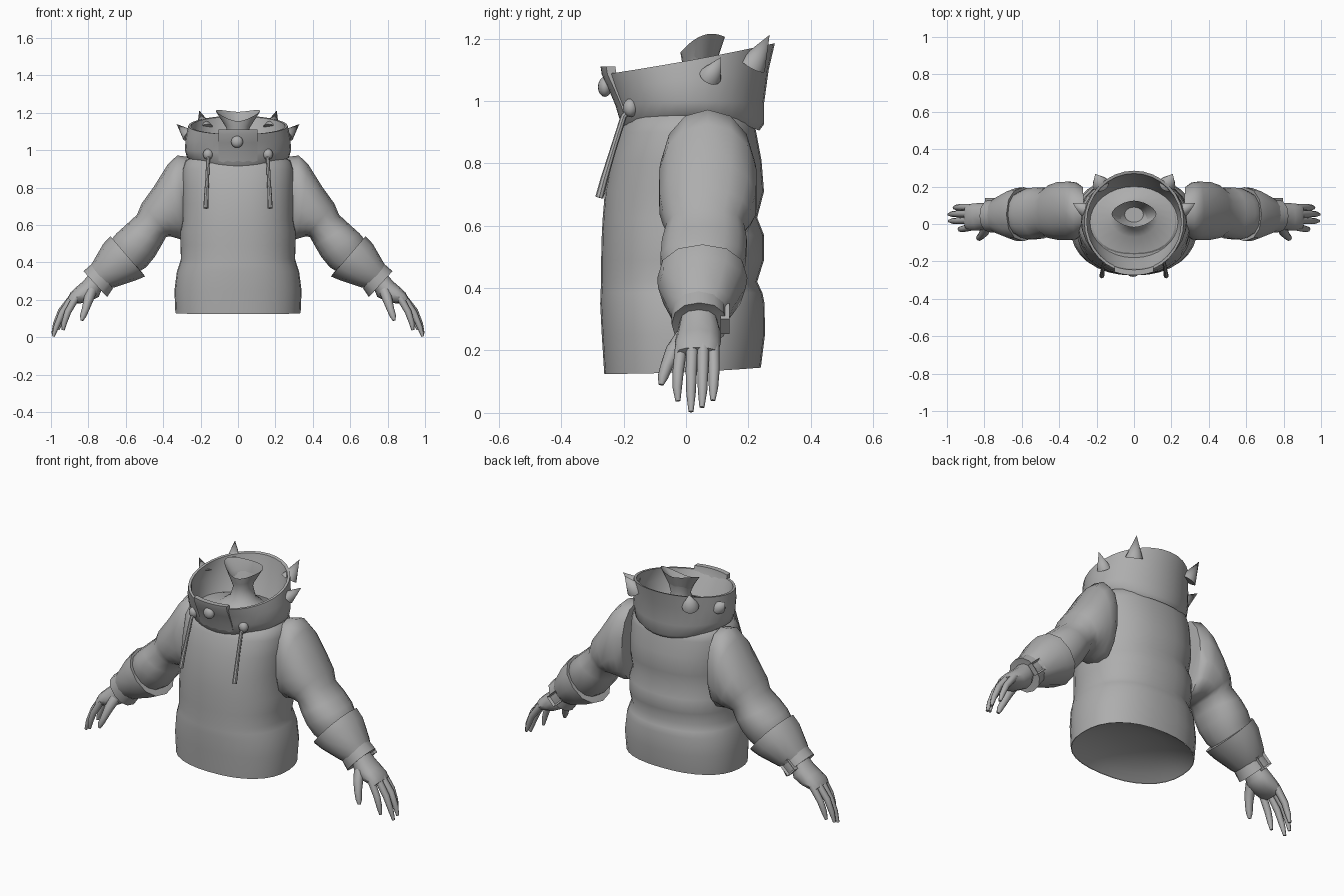
import bpy, bmesh, math
from mathutils import Vector, Matrix

if "Cube" in bpy.data.objects:
    bpy.data.objects.remove(bpy.data.objects["Cube"])

grey = bpy.data.materials.new("plain_grey")
grey.diffuse_color = (0.42, 0.42, 0.42, 1)
grey.use_nodes = True
grey.node_tree.nodes["Principled BSDF"].inputs["Base Color"].default_value = grey.diffuse_color


def finish(name, bm, mirror=False, angle=40):
    bmesh.ops.recalc_face_normals(bm, faces=bm.faces[:])
    me = bpy.data.meshes.new(name)
    bm.to_mesh(me)
    bm.free()
    me.materials.append(grey)
    ob = bpy.data.objects.new(name, me)
    bpy.context.collection.objects.link(ob)
    if mirror:
        ob.modifiers.new("mirror", 'MIRROR').use_mirror_merge = False
    bpy.ops.object.select_all(action='DESELECT')
    ob.select_set(True)
    bpy.context.view_layer.objects.active = ob
    bpy.ops.object.shade_smooth_by_angle(angle=math.radians(angle))
    return ob


def loft(bm, rings, cap_start=False, cap_end=False):
    rows = [[bm.verts.new(p) for p in r] for r in rings]
    n = len(rows[0])
    for a, b in zip(rows, rows[1:]):
        for i in range(n):
            j = (i + 1) % n
            bm.faces.new((a[i], a[j], b[j], b[i]))
    if cap_start:
        bm.faces.new(rows[0])
    if cap_end:
        bm.faces.new(rows[-1])


def spow(v, e):
    return math.copysign(abs(v) ** e, v)


def body_ring(hx, yf, yb, zf, zs, zb, n=32, e=1.0):
    """Horizontal ring whose height differs at front, sides and back."""
    pts = []
    for i in range(n):
        a = 2 * math.pi * i / n
        c, s = spow(math.cos(a), e), spow(math.sin(a), e)
        z = zs + (zb - zf) / 2 * s + ((zb + zf) / 2 - zs) * s * s
        pts.append(Vector((hx * c, (yb + yf) / 2 + (yb - yf) / 2 * s, z)))
    return pts


def limb_ring(ux, uz, lx, lz, y0, y1, n=12, e=0.9):
    """Limb cross-section between an upper and a lower outline point."""
    mid = Vector(((ux + lx) / 2, (y0 + y1) / 2, (uz + lz) / 2))
    u = Vector(((ux - lx) / 2, 0, (uz - lz) / 2))
    v = Vector((0, (y1 - y0) / 2, 0))
    return [mid + u * spow(math.cos(t), e) + v * spow(math.sin(t), e)
            for t in (2 * math.pi * i / n for i in range(n))]


def limb(name, sections, n=12, caps=(True, True), angle=40):
    bm = bmesh.new()
    loft(bm, [limb_ring(*s, n=n) for s in sections], *caps)
    return finish(name, bm, True, angle)


def tube(bm, path, radii, n=8):
    pts = [Vector(p) for p in path]
    rings = []
    for i, p in enumerate(pts):
        d = (pts[min(i + 1, len(pts) - 1)] - pts[max(i - 1, 0)]).normalized()
        u = d.cross(Vector((0, 1, 0.05))).normalized()
        v = d.cross(u)
        rings.append([p + (u * math.cos(t) + v * math.sin(t)) * radii[i]
                      for t in (2 * math.pi * k / n for k in range(n))])
    loft(bm, rings, True, True)


# padded jacket body
rows = [(.25, .34, -.27, .253), (.35, .327, -.275, .252), (.385, .315, -.274, .245),
        (.42, .305, -.272, .228), (.49, .308, -.272, .25), (.57, .308, -.27, .25),
        (.625, .298, -.267, .228), (.71, .30, -.26, .25), (.81, .30, -.24, .242),
        (.9, .297, -.213, .225), (.945, .28, -.19, .215), (.975, .22, -.155, .18)]
bm = bmesh.new()
loft(bm, [body_ring(.335, -.262, .24, .125, .13, .145, e=.88)]
     + [body_ring(hx, yf, yb, z, z, z, e=.88) for z, hx, yf, yb in rows])
finish("jacket_body", bm, angle=65)

# shallow domed lining under the hem
bm = bmesh.new()
loft(bm, [body_ring(.333, -.26, .238, .127, .132, .147, e=.88),
          body_ring(.29, -.225, .205, .155, .16, .17),
          body_ring(.19, -.145, .13, .19, .19, .195),
          body_ring(.06, -.05, .04, .205, .205, .205)], False, True)
finish("hem_lining", bm, angle=65)

# tall collar with thickness and inner wall
bm = bmesh.new()
loft(bm, [body_ring(.25, -.185, .235, .90, .945, .905),
          body_ring(.272, -.21, .25, .92, .96, .925),
          body_ring(.284, -.22, .25, .985, 1.0, .99),
          body_ring(.28, -.243, .265, 1.04, 1.07, 1.10),
          body_ring(.266, -.262, .285, 1.085, 1.13, 1.185),
          body_ring(.252, -.248, .27, 1.085, 1.13, 1.18),
          body_ring(.26, -.215, .24, 1.03, 1.05, 1.06),
          body_ring(.235, -.18, .20, .965, .97, .97)])
finish("collar", bm, angle=50)

# shoulders inside the collar and neck flaring into a pointed bowl
bm = bmesh.new()
loft(bm, [body_ring(.24, -.185, .205, .965, .97, .97, 24),
          body_ring(.13, -.07, .15, .985, .985, .99, 24),
          body_ring(.07, -.02, .11, 1.03, 1.03, 1.03, 24),
          body_ring(.052, -.005, .10, 1.09, 1.09, 1.09, 24),
          body_ring(.075, -.012, .105, 1.12, 1.15, 1.15, 24),
          body_ring(.12, -.018, .125, 1.155, 1.21, 1.205, 24, 1.2),
          body_ring(.05, .01, .09, 1.10, 1.10, 1.10, 24)], False, True)
finish("neck", bm)

# collar closing flap, curved around the front
bm = bmesh.new()
rings = []
for i in range(9):
    x = -.105 + .21 * i / 8
    k = .24 * (1 - math.sqrt(1 - (x / .275) ** 2))
    rings.append([Vector((x, y + k, z)) for y, z in
                  ((-.208, .925), (-.226, .985), (-.249, 1.04), (-.27, 1.085), (-.274, 1.11),
                   (-.245, 1.11), (-.238, 1.07), (-.205, 1.0), (-.19, .93))])
loft(bm, rings, True, True)
finish("collar_flap", bm)

# round snap button on the flap
bm = bmesh.new()
bmesh.ops.create_uvsphere(bm, u_segments=16, v_segments=8, radius=.032,
                          matrix=Matrix.Translation((-.005, -.26, 1.045)) @ Matrix.Diagonal((1, .7, 1, 1)))
finish("snap_button", bm)

# cone spikes round the collar
bm = bmesh.new()
for base, tip, r in (((.265, .078, 1.08), (.328, .112, 1.14), .037),
                     ((.178, .213, 1.115), (.207, .268, 1.212), .045)):
    b, t = Vector(base), Vector(tip)
    rot = (t - b).to_track_quat('Z', 'Y').to_matrix().to_4x4()
    bmesh.ops.create_cone(bm, cap_ends=True, segments=14, radius1=r, radius2=0,
                          depth=(t - b).length, matrix=Matrix.Translation((b + t) / 2) @ rot)
finish("collar_spikes", bm, True)

# drawstrings and their eyelets
bm = bmesh.new()
tube(bm, [(.155, -.175, .98), (.16, -.20, .95), (.165, -.235, .84), (.17, -.262, .75),
          (.172, -.278, .69)], [.010, .010, .010, .012, .013])
finish("drawstring", bm, True)
bm = bmesh.new()
bmesh.ops.create_uvsphere(bm, u_segments=12, v_segments=8, radius=.03,
                          matrix=Matrix.Translation((.16, -.178, .978)) @ Matrix.Diagonal((.9, .8, 1, 1)))
finish("eyelet", bm, True)

# puffed sleeves, ends tucked into the cuffs
limb("sleeve", [(.27, .965, .28, .52, -.06, .20), (.325, .972, .295, .52, -.085, .225),
                (.375, .925, .32, .527, -.09, .23), (.45, .805, .345, .535, -.088, .228),
                (.515, .715, .365, .54, -.078, .21), (.54, .655, .385, .535, -.065, .188),
                (.60, .60, .41, .49, -.08, .198), (.65, .555, .445, .43, -.085, .195),
                (.675, .525, .49, .375, -.075, .18), (.70, .46, .56, .33, -.05, .155)],
     n=14, angle=55)

# flared gauntlet cuffs
limb("gauntlet_cuff", [(.66, .50, .515, .35, -.06, .165), (.682, .54, .497, .325, -.092, .197),
                       (.72, .50, .545, .305, -.09, .192), (.775, .405, .655, .268, -.058, .15),
                       (.80, .365, .70, .258, -.035, .12)], n=12)

# wrist straps and buckles
limb("wrist_strap", [(.765, .365, .69, .28, -.03, .115), (.782, .392, .668, .262, -.046, .132),
                     (.826, .353, .70, .215, -.046, .132), (.81, .34, .72, .24, -.03, .115)], n=12)
bm = bmesh.new()
bmesh.ops.create_cube(bm, size=1, matrix=Matrix.Translation((.748, .125, .302))
                      @ Matrix.Rotation(math.radians(43), 4, 'Y') @ Matrix.Diagonal((.072, .03, .065, 1)))
front = max(bm.faces, key=lambda f: f.calc_center_median().y)
bmesh.ops.inset_region(bm, faces=[front], thickness=.012)
bmesh.ops.translate(bm, verts=front.verts[:], vec=(0, -.012, 0))
finish("strap_buckle", bm, True)

# gloved palms
limb("palm", [(.785, .35, .72, .275, -.015, .095), (.828, .30, .745, .215, -.028, .112),
              (.865, .268, .80, .188, -.035, .112), (.895, .24, .85, .18, -.035, .108),
              (.91, .21, .88, .178, -.028, .10)], n=12)

# fingers and thumbs
bm = bmesh.new()
for path in ([(.865, -.015, .215), (.91, -.025, .135), (.928, -.028, .08), (.935, -.026, .038)],
             [(.88, .02, .22), (.94, .017, .13), (.97, .016, .06), (.988, .016, .004)],
             [(.88, .055, .22), (.945, .054, .14), (.975, .053, .07), (.99, .051, .018)],
             [(.87, .088, .215), (.925, .09, .14), (.95, .088, .08), (.962, .086, .04)]):
    tube(bm, path, [.02, .018, .015, .008])
finish("fingers", bm, True, 60)
bm = bmesh.new()
tube(bm, [(.785, -.005, .245), (.80, -.04, .20), (.815, -.062, .15), (.828, -.074, .115),
          (.835, -.08, .09)], [.03, .026, .02, .017, .008])
finish("thumb", bm, True, 60)
